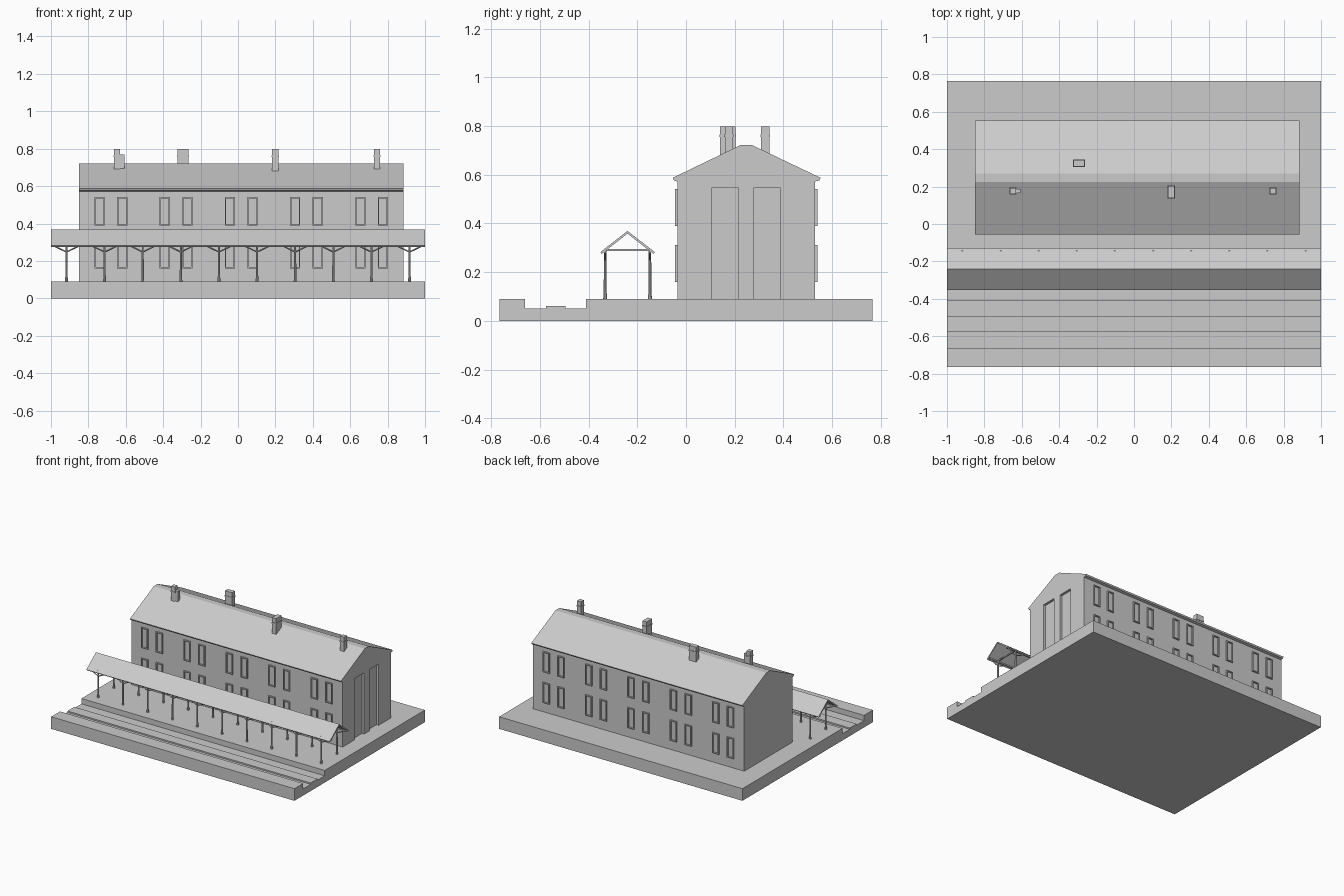
import bpy, bmesh, math
from mathutils import Vector

if "Cube" in bpy.data.objects:
    bpy.data.objects.remove(bpy.data.objects["Cube"])


def finish(name, bm):
    bmesh.ops.recalc_face_normals(bm, faces=bm.faces)
    me = bpy.data.meshes.new(name)
    bm.to_mesh(me)
    bm.free()
    ob = bpy.data.objects.new(name, me)
    bpy.context.collection.objects.link(ob)
    return ob


def extrude(name, profile, x0, x1):
    """Extrude a (y, z) outline along x."""
    bm = bmesh.new()
    face = bm.faces.new([bm.verts.new((x0, y, z)) for y, z in profile])
    ext = bmesh.ops.extrude_face_region(bm, geom=[face])
    moved = [g for g in ext["geom"] if isinstance(g, bmesh.types.BMVert)]
    bmesh.ops.translate(bm, verts=moved, vec=(x1 - x0, 0, 0))
    return finish(name, bm)


def add_box(bm, x0, x1, y0, y1, z0, z1):
    vs = bmesh.ops.create_cube(bm, size=1)["verts"]
    for v in vs:
        v.co = Vector(((x0 + x1) / 2 + v.co.x * (x1 - x0),
                       (y0 + y1) / 2 + v.co.y * (y1 - y0),
                       (z0 + z1) / 2 + v.co.z * (z1 - z0)))


def add_rod(bm, a, b, r0, r1, sides=8):
    a, b = Vector(a), Vector(b)
    vs = bmesh.ops.create_cone(bm, cap_ends=True, segments=sides, radius1=r0,
                               radius2=r1, depth=(b - a).length)["verts"]
    q = Vector((0, 0, 1)).rotation_difference(b - a)
    for v in vs:
        v.co = q @ v.co + (a + b) / 2


# Ground slab with the sunken track bed
G = 0.09
extrude("platform_base", [(-.765, 0), (.765, 0), (.765, G), (-.41, G), (-.41, .05),
                          (-.495, .05), (-.495, .06), (-.575, .06), (-.575, .05),
                          (-.662, .05), (-.662, G), (-.765, G)], -1, 1)

# Main building: walls, end wall with two tall recesses, roof
X0, X1, XR = -.85, .885, .867
Y0, Y1 = -.035, .53
EAVE = .58
extrude("building_walls", [(Y0, G), (Y1, G), (Y1, EAVE), (Y0, EAVE)], X0, XR)
extrude("recessed_end_wall", [(Y0, G), (.105, G), (.105, .545), (.215, .545), (.215, G),
                              (.278, G), (.278, .545), (.388, .545), (.388, G),
                              (Y1, G), (Y1, EAVE), (Y0, EAVE)], XR, X1)
extrude("main_roof", [(Y0, .572), (-.05, .577), (-.055, .587), (.225, .722), (.27, .722),
                      (.553, .587), (.548, .577), (Y1, .572)], X0, X1)

# Window frames on the front and back walls, two floors of five pairs
W, H, T = .054, .152, .007
bm = bmesh.new()
for pair in range(5):
    for dx in (0, .121):
        x = -.767 + .3485 * pair + dx
        for z in (.16, .389):
            for y0, y1 in ((Y0 - .01, Y0 + .005), (Y1 - .005, Y1 + .01)):
                add_box(bm, x, x + T, y0, y1, z, z + H)
                add_box(bm, x + W - T, x + W, y0, y1, z, z + H)
                add_box(bm, x + T, x + W - T, y0, y1, z, z + T)
                add_box(bm, x + T, x + W - T, y0, y1, z + H - T, z + H)
finish("window_frames", bm)

# Chimneys with a thin band
for i, (x0, x1, y0, y1) in enumerate([(-.663, -.632, .16, .193), (-.323, -.265, .308, .342),
                                      (.182, .216, .14, .203), (.728, .76, .16, .193)]):
    bm = bmesh.new()
    add_box(bm, x0, x1, y0, y1, .66, .798)
    add_box(bm, x0 - .003, x1 + .003, y0 - .003, y1 + .003, .755, .764)
    if i == 0:
        add_box(bm, x1 - .005, -.608, .165, .187, .66, .77)
    finish("chimney", bm)

# Platform canopy roof, a thin folded sheet
YC, YA, YB = -.24, -.352, -.128
extrude("canopy_roof", [(YA, .282), (YC, .369), (YB, .282), (YB - .006, .275),
                        (YC, .358), (YA + .006, .275)], -1, 1)

# Canopy posts, braces, ties and long beams
rows = (-.332, -.148)
bm_post, bm_brace, bm_tie = bmesh.new(), bmesh.new(), bmesh.new()
for i in range(10):
    x = -.917 + .2038 * i
    for y in rows:
        add_rod(bm_post, (x, y, G), (x, y, .125), .008, .006)
        add_rod(bm_post, (x, y, .125), (x, y, .29), .006, .005)
        for s in (-1, 1):
            add_rod(bm_brace, (x, y, .248), (x + s * .066, y, .28), .004, .004, 4)
    add_box(bm_tie, x - .004, x + .004, rows[0] - .005, rows[1] + .005, .286, .294)
finish("canopy_posts", bm_post)
finish("canopy_braces", bm_brace)
finish("canopy_ties", bm_tie)
bm = bmesh.new()
for y in rows:
    add_box(bm, -1, 1, y - .004, y + .004, .279, .288)
finish("canopy_beams", bm)
